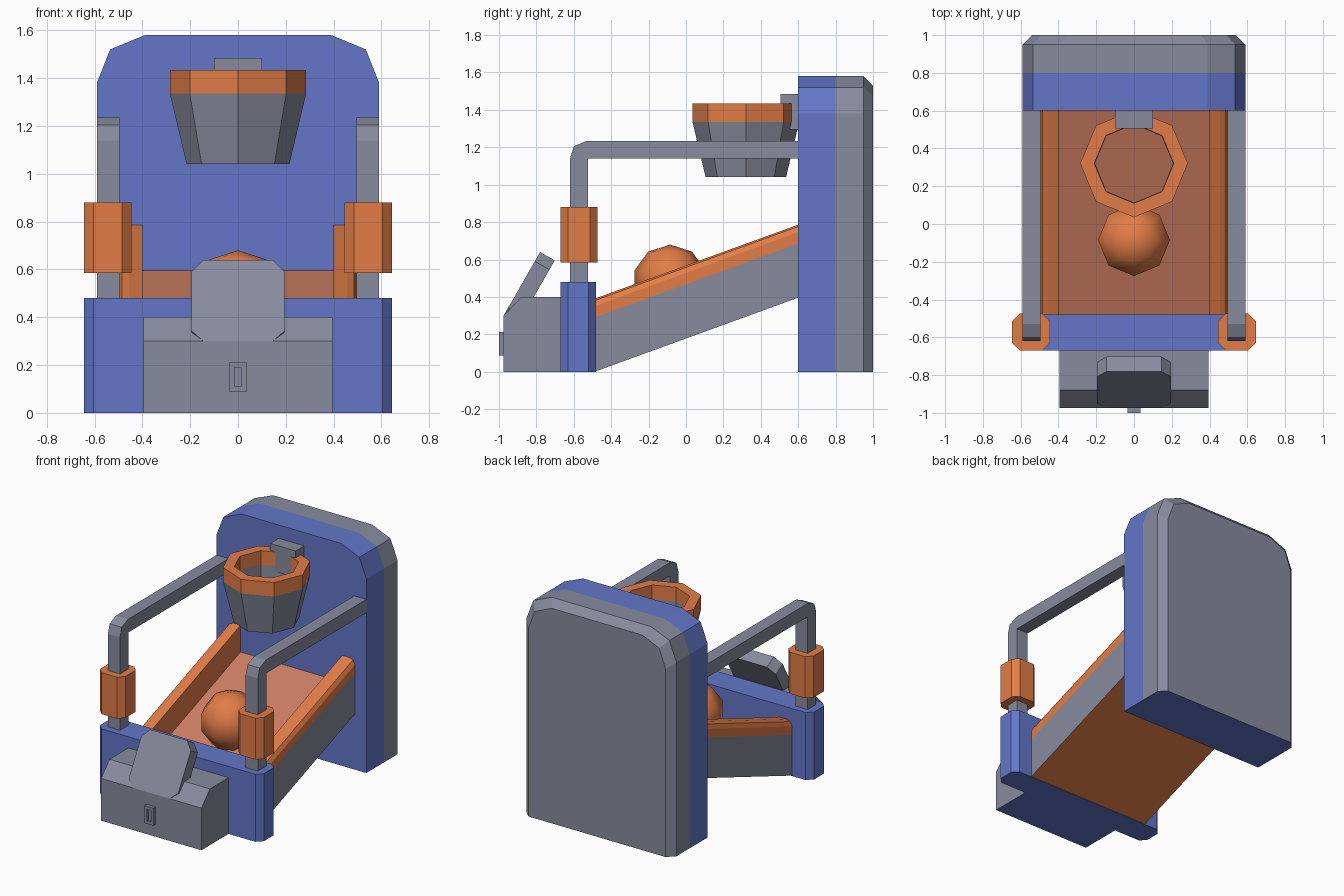
import bpy, bmesh, math
from mathutils import Vector

if "Cube" in bpy.data.objects:
    bpy.data.objects.remove(bpy.data.objects["Cube"])


def material(name, rgb):
    m = bpy.data.materials.new(name)
    m.diffuse_color = (*rgb, 1)
    m.use_nodes = True
    m.node_tree.nodes["Principled BSDF"].inputs["Base Color"].default_value = m.diffuse_color
    return m


BLUE, GREY, ORANGE, FLOOR = 0, 1, 2, 3
MATS = [material("blue", (0.126, 0.18, 0.58)), material("grey", (0.245, 0.26, 0.34)),
        material("orange", (0.76, 0.205, 0.062)), material("floor_salmon", (0.62, 0.21, 0.125))]


def finish(name, bm, smooth=None):
    bmesh.ops.recalc_face_normals(bm, faces=bm.faces)
    mesh = bpy.data.meshes.new(name)
    bm.to_mesh(mesh)
    bm.free()
    for m in MATS:
        mesh.materials.append(m)
    ob = bpy.data.objects.new(name, mesh)
    bpy.context.collection.objects.link(ob)
    if smooth:
        bpy.ops.object.select_all(action='DESELECT')
        ob.select_set(True)
        bpy.context.view_layer.objects.active = ob
        bpy.ops.object.shade_smooth_by_angle(angle=math.radians(smooth))
    return ob


def loft(name, rings, mats, caps=None, closed=False, smooth=None, blue_base=False):
    """Skin rings of points; mats(ring, edge) gives the face colour."""
    bm = bmesh.new()
    vs = [[bm.verts.new(p) for p in r] for r in rings]
    n, k = len(vs[0]), len(vs)
    for i in range(k if closed else k - 1):
        a, b = vs[i], vs[(i + 1) % k]
        for j in range(n):
            f = bm.faces.new((a[j], a[(j + 1) % n], b[(j + 1) % n], b[j]))
            f.material_index = mats(i, j)
    if not closed:
        for r in (vs[0], vs[-1]):
            bm.faces.new(r).material_index = caps[0 if r is vs[0] else 1]
    if blue_base:
        for f in bm.faces:
            if max(v.co.z for v in f.verts) < 0.001:
                f.material_index = BLUE
    return finish(name, bm, smooth)


def prism(name, pts, axis, lo, hi, mat, **kw):
    """Extrude a 2D outline along an axis."""
    put = {'x': lambda p, t: (t, p[0], p[1]), 'y': lambda p, t: (p[0], t, p[1]),
           'z': lambda p, t: (p[0], p[1], t)}[axis]
    return loft(name, [[put(p, t) for p in pts] for t in (lo, hi)],
                lambda i, j: mat, (mat, mat), **kw)


def chamfered(cx, cy, hx, hy, c):
    return [(cx + sx, cy + sy) for sx, sy in (
        (-hx + c, -hy), (hx - c, -hy), (hx, -hy + c), (hx, hy - c),
        (hx - c, hy), (-hx + c, hy), (-hx, hy - c), (-hx, -hy + c))]


# Backboard: blue front, grey rear with a bevelled back edge
half = [(0.59, 0), (0.59, 1.38), (0.535, 1.52), (0.39, 1.58)]
outline = half + [(-x, z) for x, z in reversed(half)]
rings = [[(x, y, z) for x, z in outline] for y in (0.60, 0.80, 0.95)]
rings.append([(x * 0.54 / 0.59, 1.0, z * 1.53 / 1.58) for x, z in outline])
loft("backboard", rings, lambda i, j: BLUE if i == 0 else GREY, (BLUE, GREY), blue_base=True)

# Sloping ramp: grey sides, orange rails, salmon floor
side = [(0.5, 0), (0.5, 0.29), (0.5, 0.35), (0.485, 0.38), (0.455, 0.39), (0.40, 0.39), (0.40, 0.20)]
section = side + [(-x, z) for x, z in reversed(side)]
cols = [GREY] + [ORANGE] * 5 + [FLOOR] + [ORANGE] * 5 + [GREY, ORANGE]
loft("ramp", [[(x, y, z + dz) for x, z in section] for y, dz in ((-0.49, -0.0), (0.61, 0.40))],
     lambda i, j: cols[j], (ORANGE, ORANGE))

# Front crossbar
prism("front_bar", chamfered(0, -0.575, 0.645, 0.095, 0.04), 'z', 0, 0.48, BLUE)

# Side arms and their orange sleeves
arm = [(-0.62, 0.47), (-0.62, 1.14), (-0.60, 1.205), (-0.53, 1.235), (0.61, 1.235),
       (0.61, 1.14), (-0.525, 1.14), (-0.525, 0.47)]
for s, label in ((-1, "left"), (1, "right")):
    prism(label + "_arm", arm, 'x', s * 0.495, s * 0.59, GREY)
    prism(label + "_sleeve", chamfered(s * 0.545, -0.572, 0.1, 0.098, 0.04), 'z', 0.585, 0.88, ORANGE)

# Control box
prism("control_box", [(-0.975, 0), (-0.975, 0.30), (-0.88, 0.40), (-0.66, 0.40), (-0.66, 0)],
      'x', -0.395, 0.395, GREY, blue_base=True)

# Coin slot: plate with a recessed slit
rect = lambda hx, hz, y: [(-hx, y, 0.15 - hz), (hx, y, 0.15 - hz), (hx, y, 0.15 + hz), (-hx, y, 0.15 + hz)]
loft("coin_slot", [rect(0.035, 0.062, -0.97), rect(0.035, 0.062, -1.0), rect(0.015, 0.04, -1.0),
                   rect(0.015, 0.04, -0.985)], lambda i, j: GREY, (GREY, GREY))

# Tilted panel standing on the control box
up = Vector((0, 0.195, 0.34)).normalized()
back = Vector((0, up.z, -up.y)) * 0.09
face = [Vector((x, -0.975, 0.30)) + up * s for x, s in (
    (-0.145, 0), (0.145, 0), (0.195, 0.05), (0.195, 0.335), (0.145, 0.392),
    (-0.145, 0.392), (-0.195, 0.335), (-0.195, 0.05))]
loft("panel", [face, [p + back for p in face]], lambda i, j: GREY, (GREY, GREY))

# Hoop: orange rim over a tapered grey basket, open through the middle
profile = [(0.285, 1.435), (0.285, 1.335), (0.215, 1.04), (0.207, 1.04), (0.21, 1.335), (0.21, 1.435)]
hoop_cols = [ORANGE, GREY, GREY, GREY, ORANGE, ORANGE]
hoop = [[(r * math.cos(a), 0.32 + r * math.sin(a), z) for r, z in profile]
        for a in (math.tau * k / 8 for k in range(8))]
loft("hoop", hoop, lambda i, j: hoop_cols[j], closed=True)

# Bracket joining hoop and backboard
prism("hoop_bracket", [(-0.1, 1.295), (0.1, 1.295), (0.1, 1.485), (-0.1, 1.485)], 'y', 0.505, 0.61, GREY)

# Ball
bm = bmesh.new()
bmesh.ops.create_uvsphere(bm, u_segments=8, v_segments=5, radius=0.2)
bmesh.ops.translate(bm, verts=bm.verts, vec=(0, -0.085, 0.48))
for f in bm.faces:
    f.material_index = ORANGE
finish("ball", bm, smooth=60)
